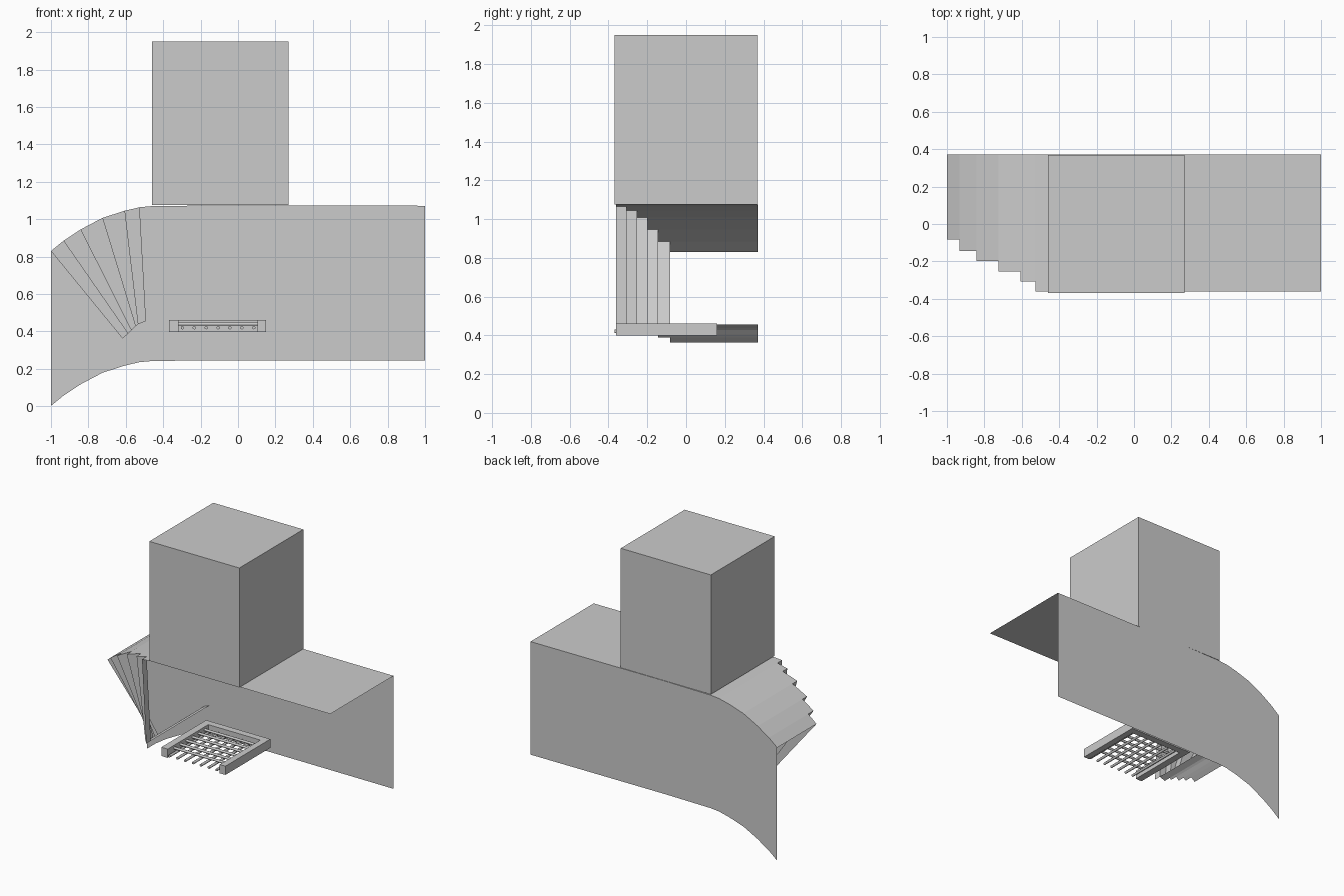
import bpy, math
from mathutils import Vector

if "Cube" in bpy.data.objects:
    bpy.data.objects.remove(bpy.data.objects["Cube"])

gray = bpy.data.materials.new("plain gray")
gray.diffuse_color = (0.6, 0.6, 0.6, 1)
gray.use_nodes = True
gray.node_tree.nodes["Principled BSDF"].inputs["Base Color"].default_value = gray.diffuse_color


def make(name, verts, faces):
    me = bpy.data.meshes.new(name)
    me.from_pydata(verts, [], faces)
    me.materials.append(gray)
    ob = bpy.data.objects.new(name, me)
    bpy.context.collection.objects.link(ob)
    return ob


def quads(name, quad_list):
    verts = [v for q in quad_list for v in q]
    return make(name, verts, [tuple(range(i, i + 4)) for i in range(0, len(verts), 4)])


def box(name, lo, hi):
    v = [(x, y, z) for x in (lo[0], hi[0]) for y in (lo[1], hi[1]) for z in (lo[2], hi[2])]
    return make(name, v, [(0, 1, 3, 2), (4, 6, 7, 5), (0, 4, 5, 1),
                          (2, 3, 7, 6), (0, 2, 6, 4), (1, 5, 7, 3)])


def rod(name, a, b, r):
    a, b = Vector(a), Vector(b)
    bpy.ops.mesh.primitive_cylinder_add(vertices=10, radius=r, depth=(b - a).length,
                                        location=(a + b) / 2)
    ob = bpy.context.object
    ob.rotation_euler = (b - a).to_track_quat('Z', 'Y').to_euler()
    ob.name = name
    ob.data.materials.append(gray)
    bpy.ops.object.shade_smooth_by_angle(angle=math.radians(50))
    return ob


BACK = 0.372
# radial section lines of the bend: outer (x, z) and inner (x, z)
outer = [(-1, .83), (-.933, .885), (-.842, .945), (-.725, 1.007), (-.607, 1.045), (-.526, 1.064)]
inner = [(-.617, .362), (-.588, .388), (-.57, .405), (-.548, .428), (-.535, .438), (-.492, .456)]
step_y = [-.083, -.145, -.198, -.253, -.307, -.36]

# back wall: constant-height band following the bend
crown = outer + [(-.46, 1.07), (-.1, 1.074), (1, 1.072)]
quads("back_wall", [[(x1, BACK, z1 - .828), (x0, BACK, z0 - .828), (x0, BACK, z0), (x1, BACK, z1)]
                    for (x0, z0), (x1, z1) in zip(crown, crown[1:])])

# flat top panel
tail = crown[5:]
quads("top_panel", [[(x0, -.36, z0), (x1, -.36, z1), (x1, BACK, z1), (x0, BACK, z0)]
                    for (x0, z0), (x1, z1) in zip(tail, tail[1:])])

# stepped bend: top, front, bottom and riser for each blade
for i in range(5):
    (ax, az), (bx, bz) = outer[i], outer[i + 1]
    (cx, cz), (dx, dz) = inner[i], inner[i + 1]
    y, yn = step_y[i], step_y[i + 1]
    quads("bend_blade_%d" % (i + 1), [
        [(ax, y, az), (bx, y, bz), (bx, BACK, bz), (ax, BACK, az)],
        [(cx, y, cz), (dx, y, dz), (bx, y, bz), (ax, y, az)],
        [(cx, y, cz), (cx, BACK, cz), (dx, BACK, dz), (dx, y, dz)],
        [(bx, y, bz), (dx, y, dz), (dx, yn, dz), (bx, yn, bz)]])

# tall block above
box("tower_block", (-.46, -.37, 1.075), (.27, .37, 1.95))

# grate frame, open to the front
box("grate_left_rail", (-.37, -.36, .398), (-.318, .16, .462))
box("grate_right_rail", (.104, -.36, .398), (.15, .16, .462))
box("grate_back_rail", (-.318, .11, .398), (.104, .16, .462))

# grate bars
for i in range(7):
    x = -.297 + i * .0635
    rod("grate_long_bar_%d" % (i + 1), (x, -.37, .42), (x, .12, .42), .009)
for i in range(6):
    y = -.28 + i * .07
    rod("grate_cross_bar_%d" % (i + 1), (-.325, y, .44), (.11, y, .44), .009)
